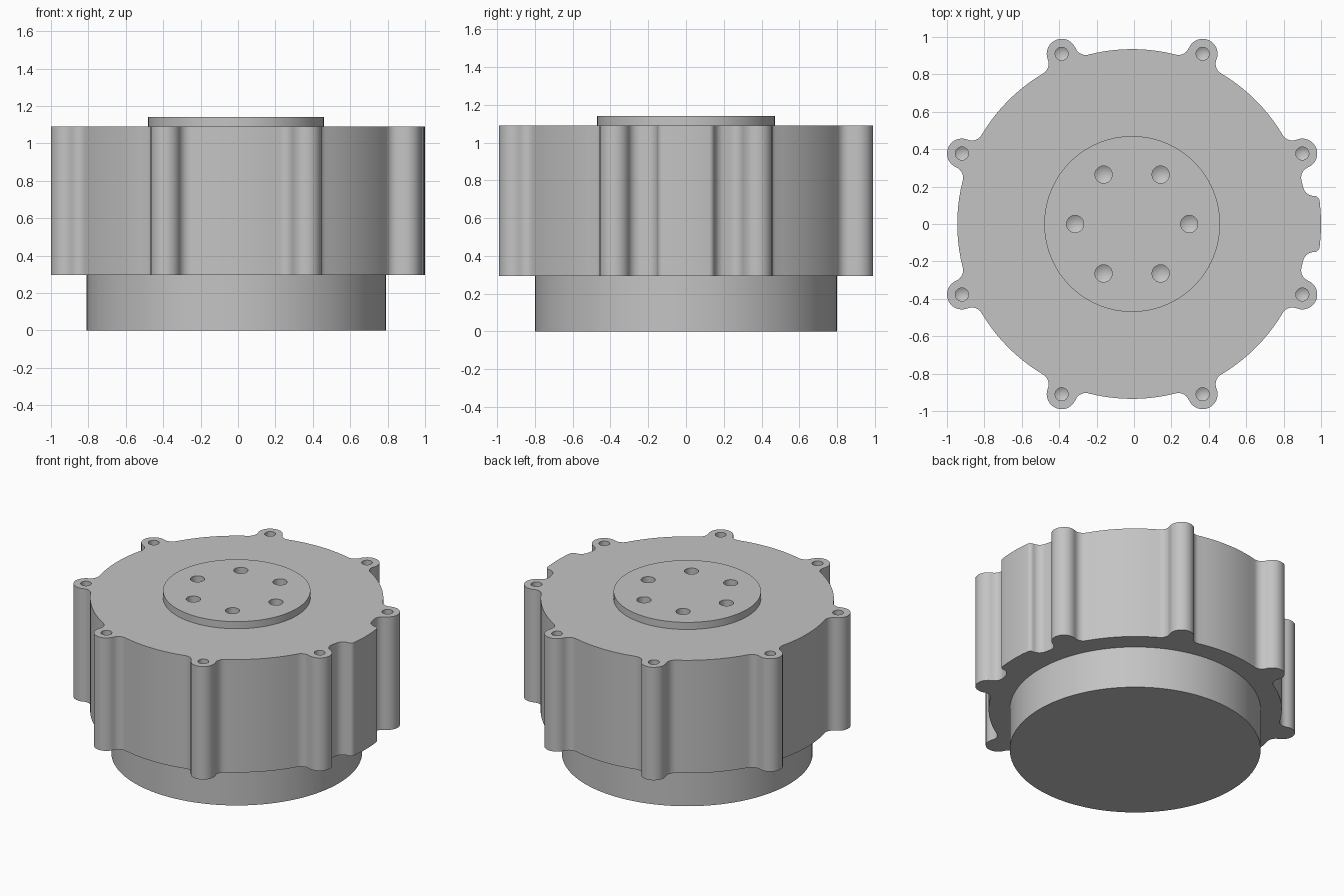
import bpy, bmesh
from math import pi, tau, cos, sin, acos, asin, atan2, radians, ceil
from mathutils import Vector

if "Cube" in bpy.data.objects:
    bpy.data.objects.remove(bpy.data.objects["Cube"])

CX = -0.01                                # axis of the round parts
Z_BASE, Z_BODY, Z_TOP = 0.295, 1.09, 1.14
R_BODY, R_LUG, R_FILLET, D_LUG = 0.935, 0.08, 0.06, 0.985
R_PAD, R_CORNER, PAD_HALF = 1.01, 0.03, 0.15

grey = bpy.data.materials.new("grey_metal")
grey.use_nodes = True
colour = (0.55, 0.55, 0.55, 1)
grey.diffuse_color = colour
grey.node_tree.nodes["Principled BSDF"].inputs["Base Color"].default_value = colour


def polar(r, a):
    return Vector((r * cos(a), r * sin(a)))


def heading(a, b):
    return atan2(b.y - a.y, b.x - a.x)


def arc(centre, r, a0, a1, ccw=True):
    """Points on an arc from a0 to a1 in the given turning direction."""
    sweep = (a1 - a0) % tau if ccw else -((a0 - a1) % tau)
    n = max(2, ceil(abs(sweep) / radians(3 if r > 0.5 else 12)))
    return [centre + polar(r, a0 + sweep * i / n) for i in range(n + 1)]


def extrude(bm, points, z0, z1):
    """Closed prism over an outline."""
    low = [bm.verts.new((p.x + CX, p.y, z0)) for p in points]
    high = [bm.verts.new((p.x + CX, p.y, z1)) for p in points]
    bm.faces.new(low[::-1])
    bm.faces.new(high)
    for i in range(len(points)):
        j = (i + 1) % len(points)
        bm.faces.new((low[i], low[j], high[j], high[i]))


def make_object(name, bm):
    mesh = bpy.data.meshes.new(name)
    bmesh.ops.recalc_face_normals(bm, faces=bm.faces)
    bm.to_mesh(mesh)
    bm.free()
    mesh.materials.append(grey)
    ob = bpy.data.objects.new(name, mesh)
    bpy.context.collection.objects.link(ob)
    return ob


def prism(name, points, z0, z1):
    bm = bmesh.new()
    extrude(bm, points, z0, z1)
    return make_object(name, bm)


def circle(r, n):
    return [polar(r, tau * i / n) for i in range(n)]


def hole_cutter(name, centres, r, top, depth):
    """Drills with a conical tip, one per centre."""
    bm = bmesh.new()
    for c in centres:
        rings = [[bm.verts.new((c.x + CX + p.x, c.y + p.y, z)) for p in circle(r, 24)]
                 for z in (top - depth, top + 0.02)]
        tip = bm.verts.new((c.x + CX, c.y, top - depth - r * 0.6))
        bm.faces.new(rings[1])
        for i in range(24):
            j = (i + 1) % 24
            bm.faces.new((rings[0][i], rings[0][j], rings[1][j], rings[1][i]))
            bm.faces.new((tip, rings[0][j], rings[0][i]))
    ob = make_object(name, bm)
    ob.hide_render = True
    return ob


def cut(ob, cutter):
    mod = ob.modifiers.new("holes", "BOOLEAN")
    mod.object, mod.operation, mod.solver = cutter, "DIFFERENCE", "EXACT"
    bpy.context.view_layer.objects.active = ob
    bpy.ops.object.modifier_apply(modifier=mod.name)


def lug(a):
    """Outline of one screw lug with its two blending fillets."""
    d, f = D_LUG, R_BODY + R_FILLET
    spread = acos((d * d + f * f - (R_LUG + R_FILLET) ** 2) / (2 * d * f))
    c, f1, f2 = polar(d, a), polar(f, a - spread), polar(f, a + spread)
    return (arc(f1, R_FILLET, a - spread + pi, heading(f1, c), False)
            + arc(c, R_LUG, heading(c, f1), heading(c, f2))
            + arc(f2, R_FILLET, heading(f2, c), a + spread + pi, False))


def pad():
    """Outline of the raised side pad, facing +x."""
    f = R_BODY + R_FILLET
    e = asin((PAD_HALF + R_FILLET) / f)
    g = asin((PAD_HALF - R_CORNER) / (R_PAD - R_CORNER))
    half = (arc(polar(f, -e), R_FILLET, pi - e, pi / 2, False)
            + arc(polar(R_PAD - R_CORNER, -g), R_CORNER, -pi / 2, -g))
    mirror = [Vector((p.x, -p.y)) for p in reversed(half)]
    return half + arc(Vector((0, 0)), R_PAD, -g, g) + mirror


# Body outline: pad and lugs joined by arcs of the main circle
lug_angles = [radians(22.5 + 45 * i) for i in range(8)]
features = [pad()] + [lug(a) for a in lug_angles]
outline = []
origin = Vector((0, 0))
for i, part in enumerate(features):
    following = features[(i + 1) % len(features)]
    outline += part
    outline += arc(origin, R_BODY, heading(origin, part[-1]), heading(origin, following[0]))
outline = [p for i, p in enumerate(outline) if (p - outline[i - 1]).length > 1e-4]

body = prism("lugged_body", outline, Z_BASE, Z_BODY)
base = prism("base_drum", circle(0.8, 128), 0, Z_BASE)
disc = prism("output_disc", circle(0.47, 96), Z_BODY, Z_TOP)

# Blind screw holes
lug_cutter = hole_cutter("lug_hole_cutter", [polar(D_LUG, a) for a in lug_angles],
                         0.035, Z_BODY, 0.15)
disc_cutter = hole_cutter("disc_hole_cutter", [polar(0.305, tau * i / 6) for i in range(6)],
                          0.046, Z_TOP, 0.15)
cut(body, lug_cutter)
cut(body, disc_cutter)
cut(disc, disc_cutter)
for helper in (lug_cutter, disc_cutter):
    bpy.data.objects.remove(helper)

# Smooth the curved walls, keep rims sharp
bpy.ops.object.select_all(action="DESELECT")
for ob in (body, base, disc):
    ob.select_set(True)
bpy.context.view_layer.objects.active = body
bpy.ops.object.shade_smooth_by_angle(angle=radians(30))
